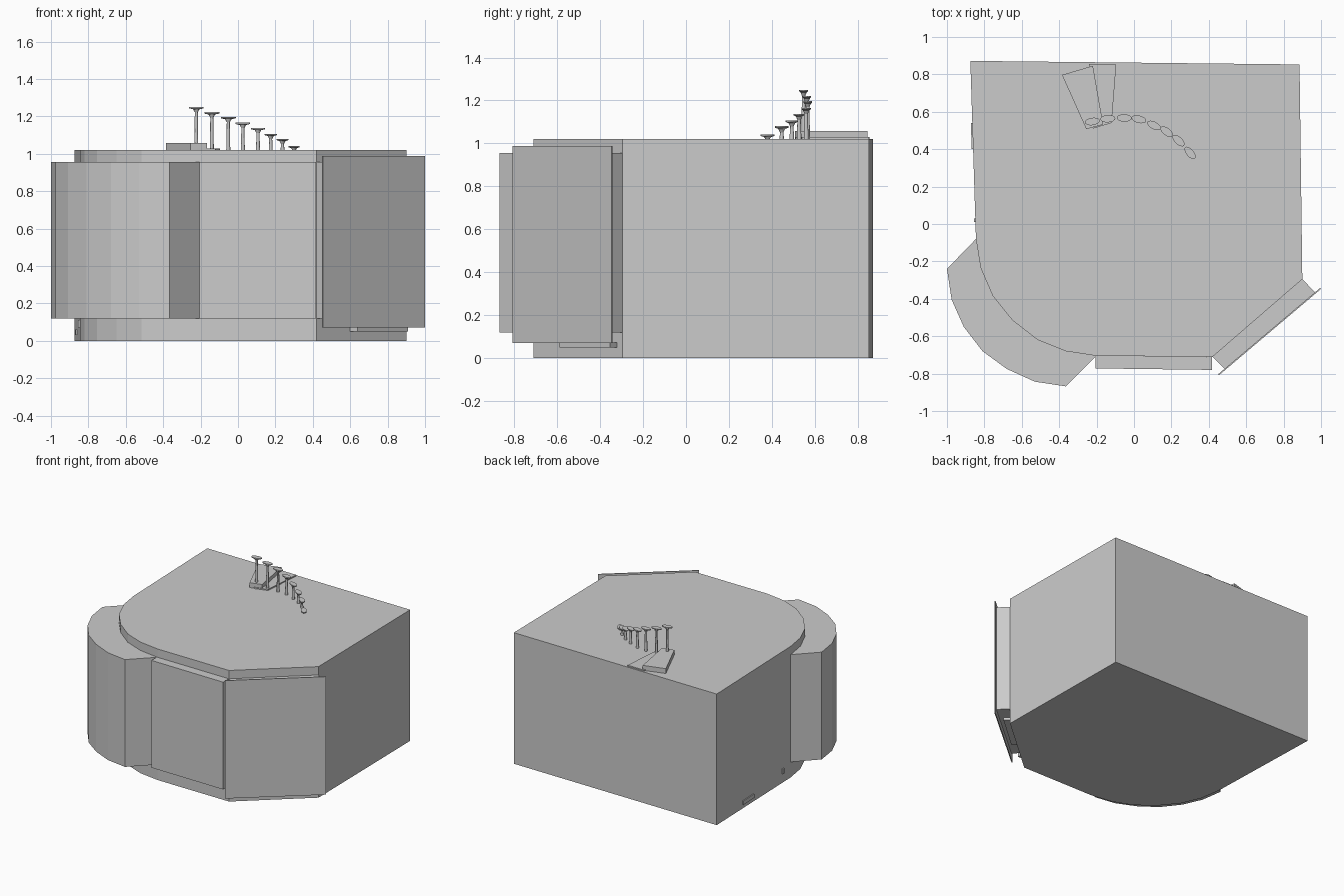
import bpy, bmesh, math
from mathutils import Matrix

if "Cube" in bpy.data.objects:
    bpy.data.objects.remove(bpy.data.objects["Cube"])


def prism(name, outline, z0, z1):
    """Extruded footprint outline between two heights."""
    bm = bmesh.new()
    face = bm.faces.new([bm.verts.new((x, y, z0)) for x, y in outline])
    ext = bmesh.ops.extrude_face_region(bm, geom=[face])
    for g in ext["geom"]:
        if isinstance(g, bmesh.types.BMVert):
            g.co.z = z1
    bmesh.ops.recalc_face_normals(bm, faces=bm.faces)
    me = bpy.data.meshes.new(name)
    bm.to_mesh(me)
    bm.free()
    ob = bpy.data.objects.new(name, me)
    bpy.context.collection.objects.link(ob)
    return ob


def key_post(name, x, y, top, angle):
    """Slim post with a flared neck and oval cap, lathed from a profile."""
    base = 1.015
    neck = max(base + 0.002, top - 0.028)
    profile = [(0.011, base), (0.008, neck), (0.018, top - 0.012),
               (0.040, top - 0.007), (0.040, top)]
    n = 16
    bm = bmesh.new()
    rings = []
    for r, z in profile:
        flat = 0.5 if r > 0.03 else (0.8 if r > 0.015 else 1.0)
        rings.append([bm.verts.new((r * math.cos(i * math.tau / n),
                                    flat * r * math.sin(i * math.tau / n), z))
                      for i in range(n)])
    for a, b in zip(rings, rings[1:]):
        for i in range(n):
            j = (i + 1) % n
            bm.faces.new((a[i], a[j], b[j], b[i]))
    bm.faces.new(rings[0][::-1])
    bm.faces.new(rings[-1])
    bm.transform(Matrix.Translation((x, y, 0)) @ Matrix.Rotation(math.radians(angle), 4, 'Z'))
    me = bpy.data.meshes.new(name)
    bm.to_mesh(me)
    bm.free()
    bpy.context.collection.objects.link(bpy.data.objects.new(name, me))


# Main body with one rounded and one chamfered front corner
arc = [(-0.20, -0.705), (-0.365, -0.68), (-0.515, -0.62), (-0.65, -0.515),
       (-0.755, -0.385), (-0.82, -0.235), (-0.845, -0.08)]
prism("body", arc + [(-0.875, 0.872), (0.885, 0.853), (0.90, -0.295), (0.42, -0.71)],
      0, 1.02)

# Curved corner panel
outer = [(-1.0, -0.24), (-0.975, -0.405), (-0.91, -0.55), (-0.81, -0.68),
         (-0.68, -0.775), (-0.53, -0.843), (-0.365, -0.868)]
prism("curved_panel", arc + outer, 0.12, 0.955)

# Front panel
prism("front_panel", [(-0.205, -0.705), (-0.205, -0.772), (0.418, -0.78), (0.418, -0.71)],
      0.12, 0.955)

# Chamfer panel, its thin cover plate and the lip underneath
prism("chamfer_panel", [(0.42, -0.71), (0.90, -0.295), (0.97, -0.367), (0.488, -0.778)],
      0.12, 0.955)
prism("cover_plate", [(0.455, -0.808), (1.0, -0.347), (0.995, -0.342), (0.45, -0.803)],
      0.07, 0.988)
prism("lower_lip", [(0.60, -0.56), (0.87, -0.32), (0.91, -0.355), (0.64, -0.59)],
      0.05, 0.072)

# Small fittings low on the left side
prism("side_fitting_long", [(-0.855, 0.40), (-0.868, 0.40), (-0.872, 0.54), (-0.855, 0.54)],
      0.03, 0.06)
prism("side_fitting_short", [(-0.84, 0.01), (-0.855, 0.01), (-0.855, 0.03), (-0.84, 0.03)],
      0.07, 0.11)

# Two plates on the top surface
prism("top_plate", [(-0.385, 0.797), (-0.255, 0.507), (-0.165, 0.532), (-0.22, 0.846)],
      1.02, 1.058)
prism("low_plate", [(-0.24, 0.855), (-0.22, 0.51), (-0.12, 0.54), (-0.095, 0.853)],
      1.015, 1.029)

# Curved row of posts, descending in height
posts = [(-0.223, 0.548, 1.25, 8), (-0.14, 0.563, 1.222, 3), (-0.052, 0.567, 1.197, -2),
         (0.026, 0.56, 1.166, -14), (0.107, 0.527, 1.138, -27), (0.175, 0.493, 1.107, -37),
         (0.238, 0.446, 1.08, -43), (0.300, 0.380, 1.042, -50)]
for i, p in enumerate(posts):
    key_post(f"post_{i + 1}", *p)
